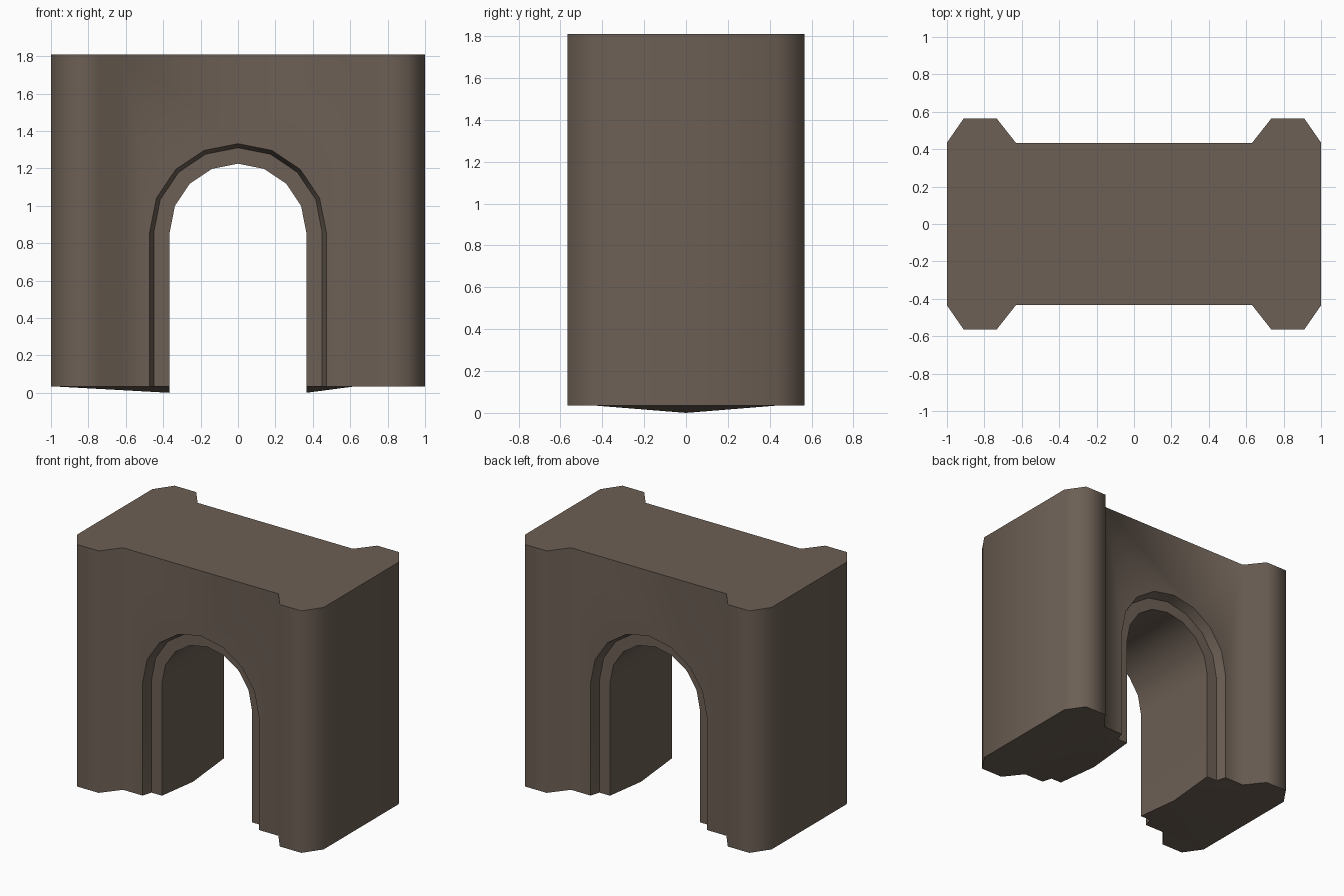
import bpy, bmesh, math

old = bpy.data.objects.get("Cube")
if old:
    bpy.data.objects.remove(old)

BASE, TOP, SPRING = 0.035, 1.81, 0.86
SEGMENTS = 8

# Quarter outline of the footprint: wall end, buttress front edge, outer side
QUARTER = [(0.63, 0.432), (0.735, 0.565), (0.91, 0.565), (1.0, 0.435)]
# Arch steps: radius, y, foot height (the passage floor edge dips in the middle)
STEPS = [(0.472, -0.432, BASE), (0.45, -0.36, BASE), (0.365, -0.36, BASE), (0.365, 0, 0),
         (0.365, 0.36, BASE), (0.45, 0.36, BASE), (0.472, 0.432, BASE)]

bm = bmesh.new()


def face(points):
    bm.faces.new([bm.verts.new(p) for p in points])


def arch(radius, y, foot):
    curve = [(radius * math.cos(math.pi * i / SEGMENTS), y,
              SPRING + radius * math.sin(math.pi * i / SEGMENTS)) for i in range(SEGMENTS + 1)]
    return [(radius, y, foot)] + curve + [(-radius, y, foot)]


# Outer walls with chamfered corner buttresses, and the flat roof
front = [(x, -y) for x, y in QUARTER]
right = front + [(x, -y) for x, y in reversed(front)]
left = [(-x, -y) for x, y in right]
outline = right + left
for i, (a, b) in enumerate(zip(outline, outline[1:] + outline[:1])):
    if i not in (len(right) - 1, len(outline) - 1):
        face([(*a, BASE), (*b, BASE), (*b, TOP), (*a, TOP)])
face([(*p, TOP) for p in outline])

# Front and back walls around the arch opening
wall_x, wall_y = QUARTER[0]
for side in (-1, 1):
    y = side * wall_y
    face(arch(STEPS[0][0], y, BASE) + [(-wall_x, y, BASE), (-wall_x, y, TOP),
                                      (wall_x, y, TOP), (wall_x, y, BASE)])

# Stepped arch surround and passage lining
rings = [arch(*s) for s in STEPS]
for a, b in zip(rings, rings[1:]):
    for i in range(len(a) - 1):
        face([a[i], a[i + 1], b[i + 1], b[i]])

# Undersides of the legs, sloping to a low point on the passage edge
for sx, fold in ((-1, 3), (1, 0)):
    def foot(p, sy):
        return (sx * p[0], sy * p[1], BASE)
    low = (sx * STEPS[3][0], 0, 0)
    jamb, inner, outer = [(r, y) for r, y, z in reversed(STEPS[4:])][::-1]
    for sy in (-1, 1):
        face([low, foot(jamb, sy), foot(inner, sy)])
        face([low, foot(inner, sy), foot(QUARTER[fold], sy)])
        face([foot(p, sy) for p in [inner, outer] + QUARTER[:fold + 1]])
    face([low, foot(QUARTER[fold], -1), foot(QUARTER[fold], 1)])
    if fold == 0:
        face([foot(p, -1) for p in QUARTER] + [foot(p, 1) for p in reversed(QUARTER)])

bmesh.ops.remove_doubles(bm, verts=bm.verts, dist=0.0005)
bmesh.ops.recalc_face_normals(bm, faces=bm.faces)
mesh = bpy.data.meshes.new("archway")
bm.to_mesh(mesh)
bm.free()

# Brown stone
stone = bpy.data.materials.new("brown stone")
stone.use_nodes = True
colour = (0.15, 0.115, 0.09, 1)
stone.diffuse_color = colour
stone.node_tree.nodes["Principled BSDF"].inputs["Base Color"].default_value = colour
mesh.materials.append(stone)

archway = bpy.data.objects.new("archway", mesh)
bpy.context.collection.objects.link(archway)
bpy.ops.object.select_all(action="DESELECT")
archway.select_set(True)
bpy.context.view_layer.objects.active = archway
bpy.ops.object.shade_smooth_by_angle(angle=math.radians(60))
